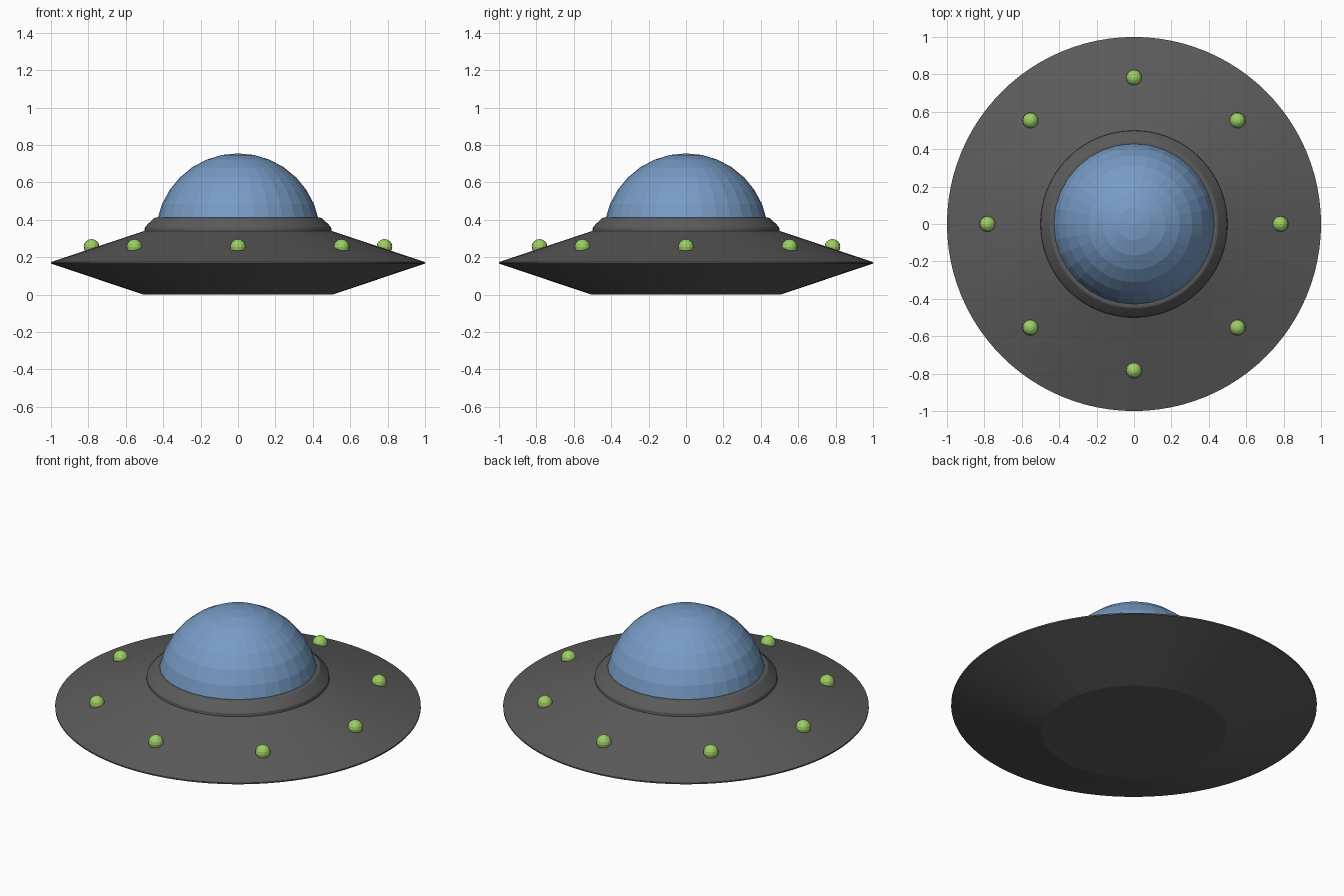
import bpy, bmesh, math
from mathutils import Matrix, Vector

if "Cube" in bpy.data.objects:
    bpy.data.objects.remove(bpy.data.objects["Cube"])


def material(name, rgb):
    m = bpy.data.materials.new(name)
    m.diffuse_color = (*rgb, 1)
    m.use_nodes = True
    m.node_tree.nodes["Principled BSDF"].inputs["Base Color"].default_value = m.diffuse_color
    return m


def add_object(name, bm, mat):
    bmesh.ops.recalc_face_normals(bm, faces=bm.faces)
    me = bpy.data.meshes.new(name)
    bm.to_mesh(me)
    bm.free()
    me.materials.append(mat)
    ob = bpy.data.objects.new(name, me)
    bpy.context.collection.objects.link(ob)
    return ob


def lathe(name, profile, mat, steps=96):
    bm = bmesh.new()
    vs = [bm.verts.new((r, 0, z)) for r, z in profile]
    es = [bm.edges.new(p) for p in zip(vs, vs[1:])]
    bmesh.ops.spin(bm, geom=vs + es, cent=(0, 0, 0), axis=(0, 0, 1),
                   angle=math.tau, steps=steps, use_duplicate=False)
    bmesh.ops.remove_doubles(bm, verts=bm.verts, dist=1e-5)
    ob = add_object(name, bm, mat)
    bpy.context.view_layer.objects.active = ob
    ob.select_set(True)
    bpy.ops.object.shade_smooth_by_angle(angle=math.radians(15))
    ob.select_set(False)
    return ob


def cut_sphere(name, radius, segs, rings, centre, mat, plane_co, plane_no):
    # faceted ball with everything below the plane trimmed away
    bm = bmesh.new()
    bmesh.ops.create_uvsphere(bm, u_segments=segs, v_segments=rings, radius=radius,
                              matrix=Matrix.Translation(centre))
    bmesh.ops.bisect_plane(bm, geom=bm.verts[:] + bm.edges[:] + bm.faces[:],
                           plane_co=plane_co, plane_no=plane_no, clear_inner=True)
    return add_object(name, bm, mat)


hull_grey = material("hull_grey", (0.105, 0.105, 0.105))
dome_blue = material("dome_blue", (0.185, 0.33, 0.56))
lamp_green = material("lamp_green", (0.34, 0.62, 0.13))

# saucer hull with thin rim
lathe("saucer_hull", [(0, 0), (0.505, 0), (1, 0.166), (1, 0.174), (0.495, 0.342), (0, 0.342)],
      hull_grey)

# bevelled collar holding the dome
lathe("dome_collar", [(0.40, 0.338), (0.5, 0.338), (0.498, 0.358), (0.485, 0.374),
                      (0.45, 0.408), (0.44, 0.411), (0.40, 0.411)], hull_grey)

# faceted glass dome
cut_sphere("cockpit_dome", 0.44, 32, 16, Vector((0, 0, 0.315)), dome_blue,
           (0, 0, 0.405), (0, 0, 1))

# ring of eight lamps sunk into the upper hull
slope = 0.168 / 0.505
for i in range(8):
    a = i * math.tau / 8
    d = Vector((math.cos(a), math.sin(a), 0))
    cut_sphere(f"rim_lamp_{i + 1}", 0.042, 16, 8, d * 0.783 + Vector((0, 0, 0.255)), lamp_green,
               d * 0.783 + Vector((0, 0, 0.174 + 0.217 * slope - 0.003)),
               d * slope + Vector((0, 0, 1)))
